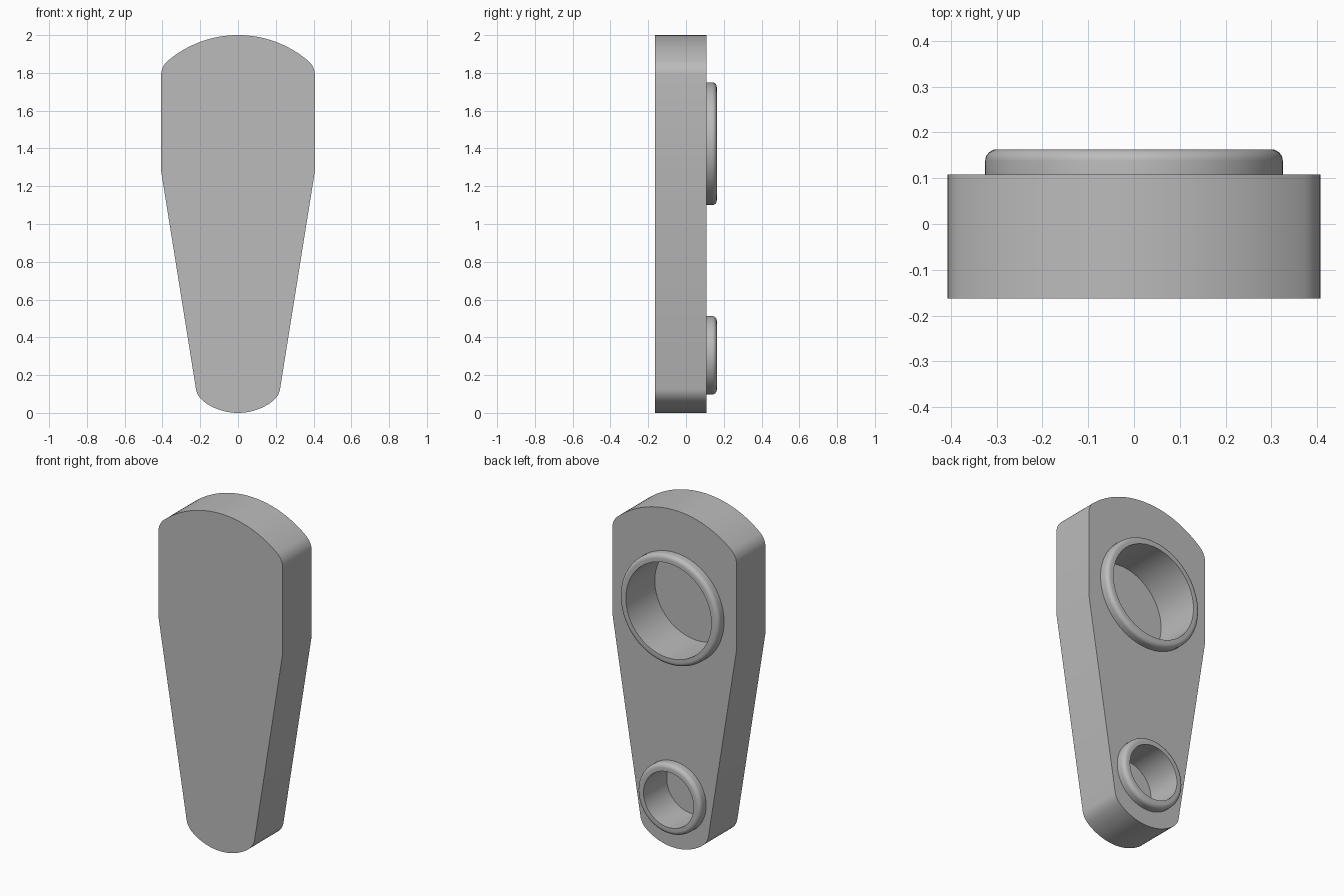
import bpy, bmesh
from math import sin, cos, pi, radians, atan2

cube = bpy.data.objects.get("Cube")
if cube:
    bpy.data.objects.remove(cube, do_unlink=True)

FRONT, BACK, RIM = -0.163, 0.108, 0.163
SEGMENTS = 96

grey = bpy.data.materials.new("plain_grey")
grey.use_nodes = True
colour = (0.5, 0.5, 0.5, 1)
grey.diffuse_color = colour
grey.node_tree.nodes["Principled BSDF"].inputs["Base Color"].default_value = colour


def finish(name, bm):
    bmesh.ops.recalc_face_normals(bm, faces=bm.faces)
    mesh = bpy.data.meshes.new(name)
    bm.to_mesh(mesh)
    bm.free()
    mesh.materials.append(grey)
    obj = bpy.data.objects.new(name, mesh)
    bpy.context.collection.objects.link(obj)
    return obj


def smooth(obj):
    bpy.ops.object.select_all(action='DESELECT')
    obj.select_set(True)
    bpy.context.view_layer.objects.active = obj
    bpy.ops.object.shade_smooth_by_angle(angle=radians(30))


def arc(cx, cz, r, start, end, steps):
    angles = [start + (end - start) * i / steps for i in range(steps + 1)]
    return [(cx + r * cos(a), cz + r * sin(a)) for a in angles]


def prism(name, outline, y0, y1):
    bm = bmesh.new()
    face = bm.faces.new([bm.verts.new((x, y0, z)) for x, z in outline])
    new = bmesh.ops.extrude_face_region(bm, geom=[face])["geom"]
    verts = [v for v in new if isinstance(v, bmesh.types.BMVert)]
    bmesh.ops.translate(bm, verts=verts, vec=(0, y1 - y0, 0))
    return finish(name, bm)


def lathe(name, profile, z):
    """Turn (radius, y) points around the y axis at height z."""
    bm = bmesh.new()
    rings = [[bm.verts.new((r * cos(2 * pi * i / SEGMENTS), y, z + r * sin(2 * pi * i / SEGMENTS)))
              for i in range(SEGMENTS)] for r, y in profile]
    for a, b in zip(rings, rings[1:]):
        for i in range(SEGMENTS):
            j = (i + 1) % SEGMENTS
            bm.faces.new((a[i], a[j], b[j], b[i]))
    return finish(name, bm)


# Tapered arm: right half outline from the top centre down, then mirrored
TOP_Z, LOW_Z, FILLET = 1.425, 0.305, 0.1
top_fillet = (0.307, 1.7875)
low_fillet = (0.124, 0.143)
top_angle = atan2(top_fillet[1] - TOP_Z, top_fillet[0])
low_angle = atan2(low_fillet[1] - LOW_Z, low_fillet[0])
half = arc(0, TOP_Z, 0.575, pi / 2, top_angle, 16)
half += arc(*top_fillet, FILLET, top_angle, 0, 8)[1:]
half += [(0.407, 1.28)]
half += arc(*low_fillet, FILLET, -0.158, low_angle, 8)
half += arc(0, LOW_Z, 0.305, low_angle, -pi / 2, 12)[1:]
outline = half + [(-x, z) for x, z in half[-2:0:-1]]
arm = prism("arm_body", outline, FRONT, BACK)

# Blind round sockets in the back, each with a raised rounded rim
for name, z, outer, inner, floor in (("upper", TOP_Z, 0.325, 0.28, -0.108),
                                     ("lower", LOW_Z, 0.208, 0.164, -0.054)):
    circle = arc(0, z, inner, 0, 2 * pi, SEGMENTS)[:-1]
    cutter = prism(name + "_socket_cutter", circle, floor, RIM + 0.1)
    cutter.hide_render = True
    cut = arm.modifiers.new(name + "_socket", 'BOOLEAN')
    cut.operation = 'DIFFERENCE'
    cut.solver = 'EXACT'
    cut.object = cutter
    bpy.ops.object.select_all(action='DESELECT')
    bpy.context.view_layer.objects.active = arm
    arm.select_set(True)
    bpy.ops.object.modifier_apply(modifier=cut.name)
    bpy.data.objects.remove(cutter, do_unlink=True)

    edge = 0.025
    profile = [(outer, BACK)] + arc(outer - edge, RIM - edge, edge, 0, pi / 2, 6)
    profile += [(inner, RIM), (inner, BACK)]
    smooth(lathe(name + "_socket_rim", profile, z))

smooth(arm)
